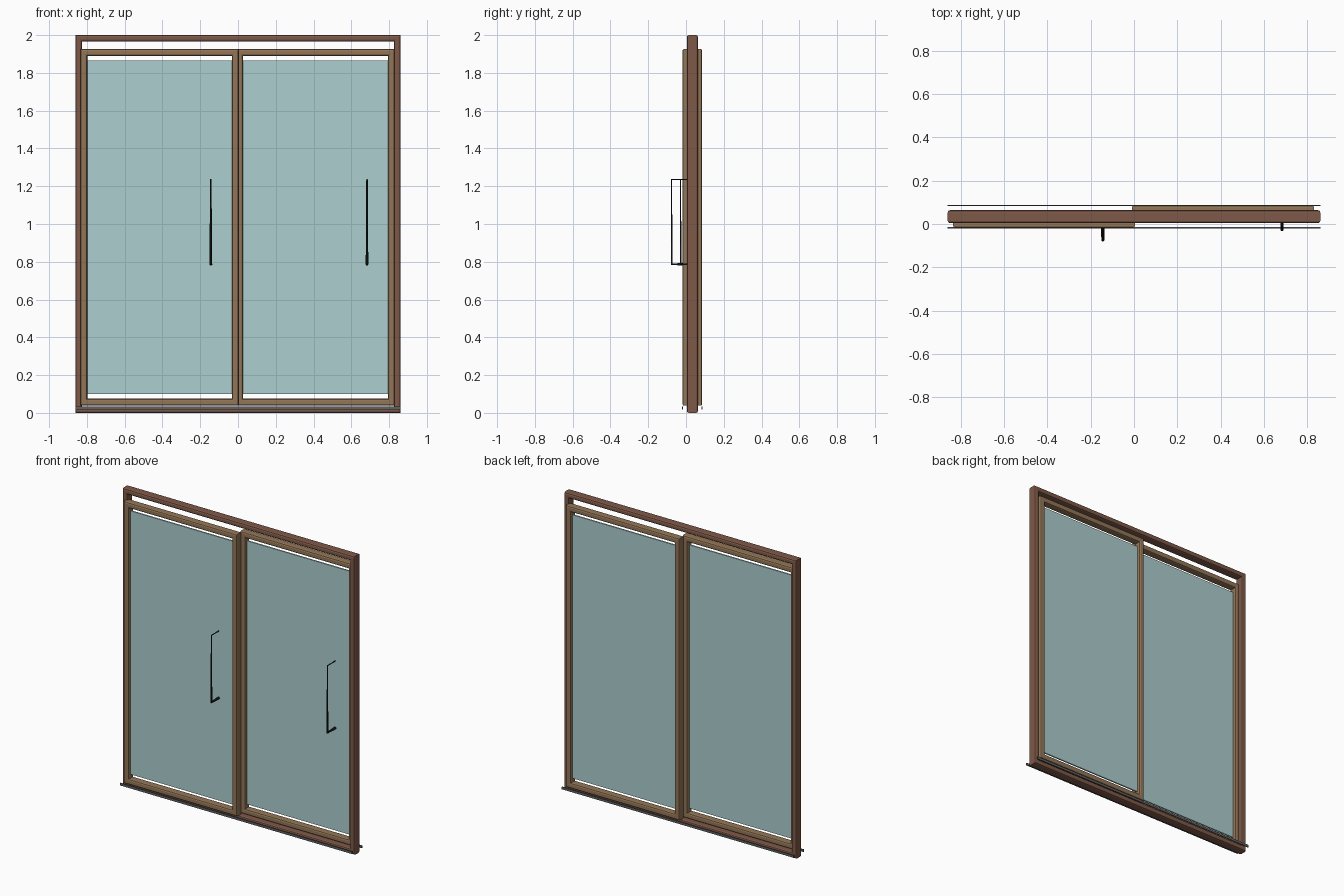
import bpy, bmesh, math

if "Cube" in bpy.data.objects:
    bpy.data.objects.remove(bpy.data.objects["Cube"])

def material(name, rgb):
    m = bpy.data.materials.new(name)
    m.diffuse_color = (*rgb, 1)
    m.use_nodes = True
    m.node_tree.nodes["Principled BSDF"].inputs["Base Color"].default_value = m.diffuse_color
    return m

DARK = material("dark_wood", (0.21, 0.10, 0.065))
LIGHT = material("light_wood", (0.29, 0.18, 0.095))
GLASS = material("pale_glass", (0.42, 0.62, 0.62))
BLACK = material("black_metal", (0.01, 0.01, 0.01))
STEEL = material("rail_metal", (0.12, 0.12, 0.12))

def finish(bm, name, mat):
    bmesh.ops.recalc_face_normals(bm, faces=bm.faces)
    me = bpy.data.meshes.new(name)
    bm.to_mesh(me)
    bm.free()
    me.materials.append(mat)
    ob = bpy.data.objects.new(name, me)
    bpy.context.collection.objects.link(ob)
    return ob

def mitred_frame(name, x0, x1, y0, y1, z0, z1, width, r, mat):
    """Rounded rectangular bar swept round a rectangle with mitred corners."""
    depth = y1 - y0
    profile = []
    for cu, cv, a0 in ((width - r, depth - r, 0), (r, depth - r, 90),
                       (r, r, 180), (width - r, r, 270)):
        for k in range(3):
            a = math.radians(a0 + 45 * k)
            profile.append((cu + r * math.cos(a), cv + r * math.sin(a)))
    bm = bmesh.new()
    rings = []
    for x, z, sx, sz in ((x0, z0, 1, 1), (x1, z0, -1, 1), (x1, z1, -1, -1), (x0, z1, 1, -1)):
        rings.append([bm.verts.new((x + sx * u, y0 + v, z + sz * u)) for u, v in profile])
    n = len(profile)
    for i in range(4):
        a, b = rings[i], rings[(i + 1) % 4]
        for j in range(n):
            k = (j + 1) % n
            bm.faces.new((a[j], a[k], b[k], b[j]))
    return finish(bm, name, mat)

def box(name, x0, x1, y0, y1, z0, z1, mat):
    bm = bmesh.new()
    bmesh.ops.create_cube(bm, size=1)
    for v in bm.verts:
        v.co = ((x0 + x1) / 2 + v.co.x * (x1 - x0),
                (y0 + y1) / 2 + v.co.y * (y1 - y0),
                (z0 + z1) / 2 + v.co.z * (z1 - z0))
    return finish(bm, name, mat)

def handle(name, x, y_glass, y_bar):
    """Tapered pull bar: thin upper arm, thicker lower arm."""
    cu = bpy.data.curves.new(name, 'CURVE')
    cu.dimensions = '3D'
    cu.bevel_depth = 1
    cu.bevel_resolution = 1
    cu.use_fill_caps = True
    pts = ((y_glass, 1.236, 0.003), (y_bar, 1.236, 0.004),
           (y_bar, 0.787, 0.007), (y_glass, 0.787, 0.008))
    sp = cu.splines.new('POLY')
    sp.points.add(len(pts) - 1)
    for p, (y, z, r) in zip(sp.points, pts):
        p.co = (x, y, z, 1)
        p.radius = r
    cu.materials.append(BLACK)
    ob = bpy.data.objects.new(name, cu)
    bpy.context.collection.objects.link(ob)

# Outer frame
mitred_frame("outer_frame", -0.86, 0.86, 0.004, 0.064, 0, 2, 0.035, 0.011, DARK)

# Sliding panels: left in front, right behind
for side, x0, x1, y0, y1, hx in (("left", -0.835, 0.004, -0.019, 0.033, -0.144),
                                 ("right", -0.01, 0.832, 0.035, 0.086, 0.683)):
    mitred_frame(side + "_panel_frame", x0, x1, y0, y1, 0.038, 1.927, 0.037, 0.01, LIGHT)
    yc = (y0 + y1) / 2
    box(side + "_glass", x0 + 0.03, x1 - 0.03, yc - 0.005, yc + 0.005, 0.10, 1.865, GLASS)
    handle(side + "_handle", hx, yc - 0.004, yc - 0.089 + (0.001 if side == "left" else -0.005) + 0.005)

# Floor rails
for name, y in (("front_rail", -0.018), ("back_rail", 0.085)):
    box(name, -0.86, 0.86, y - 0.003, y + 0.003, 0.018, 0.034, STEEL)
